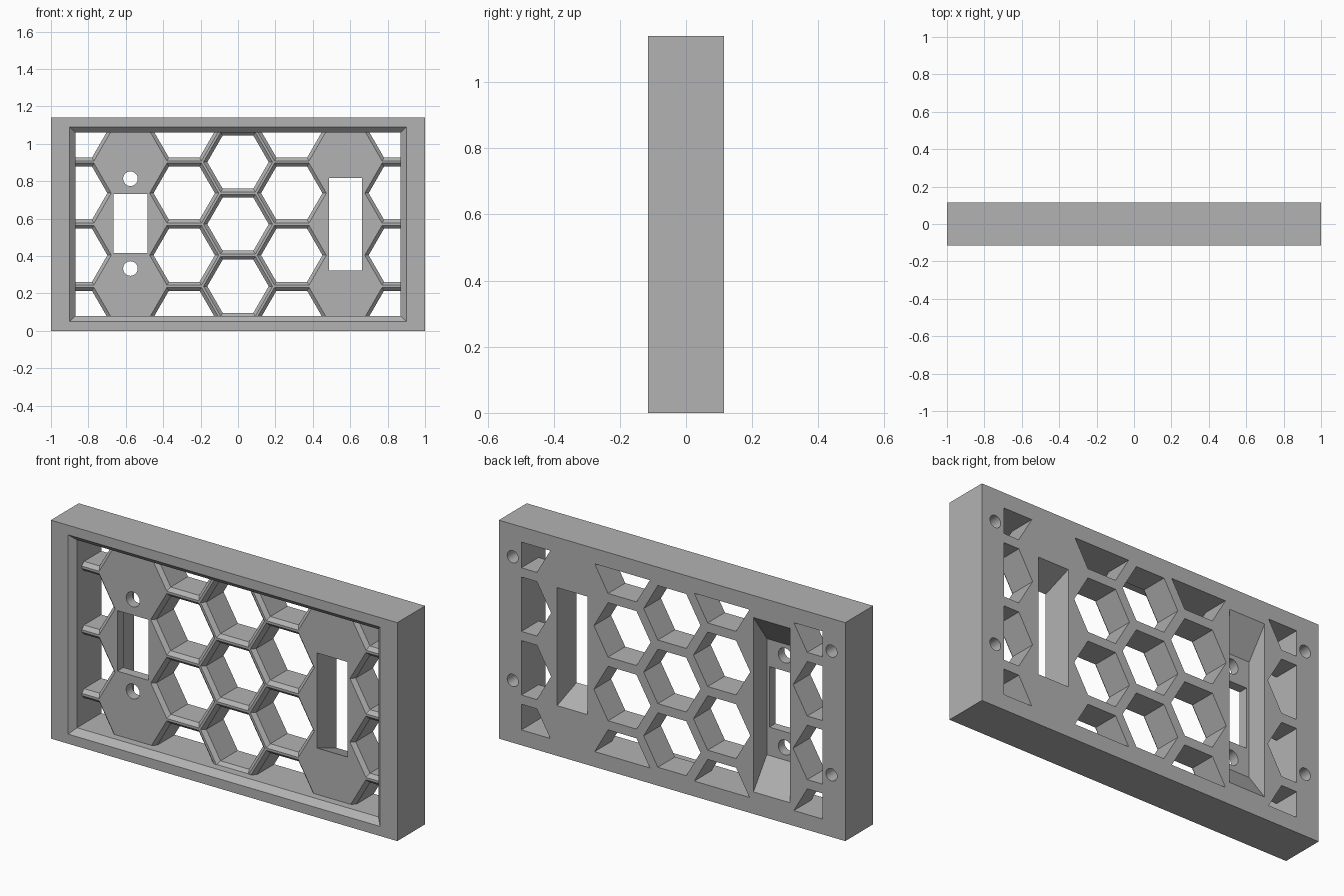
import bpy, bmesh, math
from mathutils import Vector

cube = bpy.data.objects.get("Cube")
if cube:
    bpy.data.objects.remove(cube, do_unlink=True)

WIDTH, HEIGHT, HALF = 2.0, 1.14, 0.115
MID = HEIGHT / 2
WEB = -0.045            # front plane of the recessed honeycomb
BACK = 0.2              # cutters end behind the panel
PITCH, HOLE, BEVEL = 0.332, 0.142, 0.018
WIN_X, WIN_Z = 0.87, 0.49
COLUMN = PITCH * math.sqrt(3) / 2

grey = bpy.data.materials.new("plain_grey")
grey.use_nodes = True
grey.diffuse_color = (0.45, 0.45, 0.45, 1)
grey.node_tree.nodes["Principled BSDF"].inputs["Base Color"].default_value = grey.diffuse_color


def rect(x, z, hx, hz):
    return [(x - hx, z - hz), (x + hx, z - hz), (x + hx, z + hz), (x - hx, z + hz)]


def ngon(x, z, r, n):
    return [(x + r * math.cos(2 * math.pi * i / n), z + r * math.sin(2 * math.pi * i / n)) for i in range(n)]


def loft(bm, sections):
    """Closed solid through (y, outline) sections, front to back."""
    rings = [[bm.verts.new((x, y, z)) for x, z in pts] for y, pts in sections]
    n = len(rings[0])
    faces = [bm.faces.new(rings[0]), bm.faces.new(rings[-1][::-1])]
    for a, b in zip(rings, rings[1:]):
        for i in range(n):
            j = (i + 1) % n
            faces.append(bm.faces.new((a[j], a[i], b[i], b[j])))
    bmesh.ops.recalc_face_normals(bm, faces=faces)


def clip(bm):
    """Trim a solid to the window inside the frame."""
    for axis, mid, lim in ((Vector((1, 0, 0)), 0, WIN_X), (Vector((0, 0, 1)), MID, WIN_Z)):
        for s in (-1, 1):
            geom = bm.verts[:] + bm.edges[:] + bm.faces[:]
            bmesh.ops.bisect_plane(bm, geom=geom, plane_co=axis * (mid + s * lim),
                                   plane_no=axis * s, clear_outer=True)
            rim = [e for e in bm.edges if e.is_boundary]
            if rim:
                bmesh.ops.holes_fill(bm, edges=rim)
    bmesh.ops.recalc_face_normals(bm, faces=bm.faces[:])


def make(name, bm):
    mesh = bpy.data.meshes.new(name)
    bm.to_mesh(mesh)
    bm.free()
    mesh.materials.append(grey)
    obj = bpy.data.objects.new(name, mesh)
    bpy.context.collection.objects.link(obj)
    return obj


# Solid panel
bm = bmesh.new()
loft(bm, [(-HALF, rect(0, MID, WIDTH / 2, MID)), (HALF, rect(0, MID, WIDTH / 2, MID))])
panel = make("honeycomb_panel", bm)
cutters = []

# Front recess with a chamfered mouth
bm = bmesh.new()
wide = rect(0, MID, WIN_X + 0.03, WIN_Z + 0.03)
inner = rect(0, MID, WIN_X, WIN_Z)
loft(bm, [(-HALF - 0.05, wide), (-HALF, wide), (-HALF + 0.03, inner), (WEB, inner)])
cutters.append(make("recess_cutter", bm))

# Hexagonal cells, bevelled at the front; the two solid columns stay filled
cells = bmesh.new()
for col in (-3, -1, 0, 1, 3):
    for row in ((-1, 0, 1) if col == 0 else (-1.5, -0.5, 0.5, 1.5)):
        x, z = col * COLUMN, MID + row * PITCH
        k = 2 / math.sqrt(3)
        small = ngon(x, z, HOLE * k, 6)
        big = ngon(x, z, (HOLE + BEVEL) * k, 6)
        bm = bmesh.new()
        loft(bm, [(WEB - 0.015, big), (WEB, big), (WEB + BEVEL, small), (BACK, small)])
        clip(bm)
        part = bpy.data.meshes.new("cell")
        bm.to_mesh(part)
        bm.free()
        cells.from_mesh(part)
        bpy.data.meshes.remove(part)
cutters.append(make("cell_cutter", cells))

# Left slot with sloping ends, and the right rear pocket
bm = bmesh.new()
sx = 2 * COLUMN
front, back = rect(sx, MID, 0.088, 0.248), rect(sx, MID, 0.088, 0.308)
loft(bm, [(WEB - 0.02, front), (WEB, front), (HALF, back), (BACK, back)])
floor, mouth = rect(-sx, MID, 0.105, 0.303), rect(-sx, MID, 0.105, 0.455)
loft(bm, [(0.005, floor), (HALF, mouth), (BACK, mouth)])
# Blind screw holes at the back
for x in (-0.92, 0.92):
    for z in (0.325, 0.97):
        hole = ngon(x, z, 0.032, 24)
        loft(bm, [(0.0, hole), (BACK, hole)])
cutters.append(make("pocket_cutter", bm))

# Window and two round holes through the pocket floor
bm = bmesh.new()
openings = [rect(-sx, MID + 0.003, 0.09, 0.158)]
openings += [ngon(-sx, MID + s * 0.24 + 0.003, 0.039, 32) for s in (-1, 1)]
for shape in openings:
    loft(bm, [(WEB - 0.02, shape), (0.05, shape)])
cutters.append(make("opening_cutter", bm))

# Carve the panel, then discard the cutters
for c in cutters:
    c.hide_render = True
    mod = panel.modifiers.new(c.name, "BOOLEAN")
    mod.operation, mod.solver, mod.object = "DIFFERENCE", "EXACT", c
deps = bpy.context.evaluated_depsgraph_get()
carved = bpy.data.meshes.new_from_object(panel.evaluated_get(deps))
panel.modifiers.clear()
panel.data = carved
for c in cutters:
    bpy.data.objects.remove(c, do_unlink=True)

# Smooth only the round holes
bpy.context.view_layer.objects.active = panel
panel.select_set(True)
bpy.ops.object.shade_smooth_by_angle(angle=math.radians(25))
